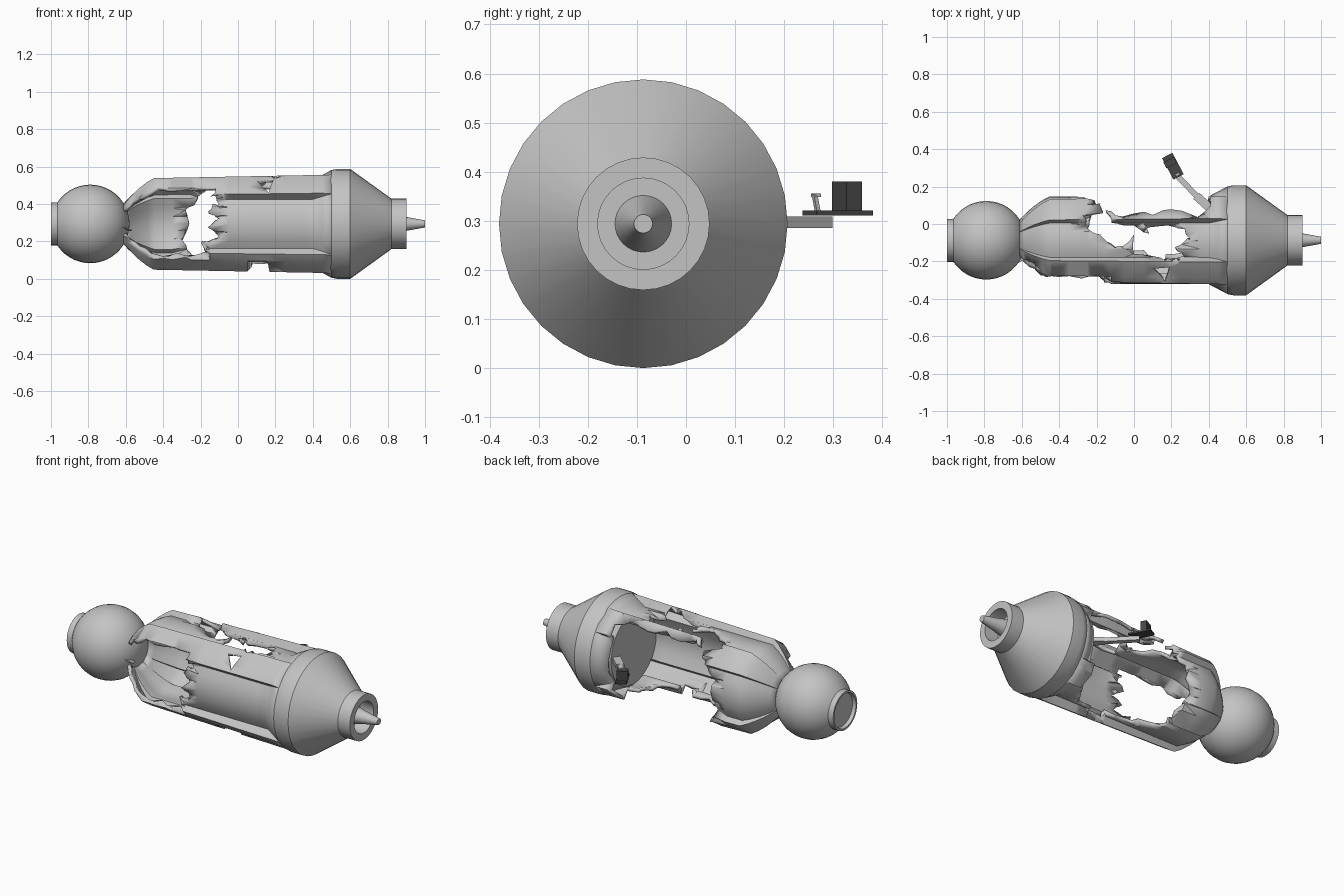
import bpy, bmesh, math, random
from mathutils import Vector, Matrix
from mathutils.geometry import delaunay_2d_cdt

if "Cube" in bpy.data.objects:
    bpy.data.objects.remove(bpy.data.objects["Cube"])

random.seed(4)
AY, AZ = -0.087, 0.294          # long axis of the craft
S = 0.24 * math.pi / 180        # degrees to unrolled length


def material(name, c):
    m = bpy.data.materials.new(name)
    m.diffuse_color = (*c, 1)
    m.use_nodes = True
    m.node_tree.nodes["Principled BSDF"].inputs["Base Color"].default_value = m.diffuse_color
    return m


GREY = material("hull grey", (0.55, 0.55, 0.55))
DARK = material("dark equipment", (0.06, 0.06, 0.06))


def finish(name, bm, mat, smooth=True, recalc=True):
    if recalc:
        bmesh.ops.recalc_face_normals(bm, faces=bm.faces)
    me = bpy.data.meshes.new(name)
    bm.to_mesh(me)
    bm.free()
    me.materials.append(mat)
    ob = bpy.data.objects.new(name, me)
    bpy.context.collection.objects.link(ob)
    if smooth:
        bpy.ops.object.select_all(action='DESELECT')
        ob.select_set(True)
        bpy.context.view_layer.objects.active = ob
        bpy.ops.object.shade_smooth_by_angle(angle=math.radians(32))
    return ob


def lathe(name, profile, segs=32):
    bm = bmesh.new()
    vs = [bm.verts.new((x, AY, AZ + r)) for x, r in profile]
    es = [bm.edges.new(p) for p in zip(vs, vs[1:])]
    bmesh.ops.spin(bm, geom=vs + es, cent=(0, AY, AZ), axis=(1, 0, 0),
                   angle=2 * math.pi, steps=segs, use_duplicate=False)
    bmesh.ops.remove_doubles(bm, verts=bm.verts, dist=1e-4)
    return finish(name, bm, GREY)


def box(name, loc, size, turn, mat, tilt=0):
    bm = bmesh.new()
    m = (Matrix.Translation(loc) @ Matrix.Rotation(math.radians(turn), 4, 'Z')
         @ Matrix.Rotation(math.radians(tilt), 4, 'Y') @ Matrix.Diagonal((*size, 1)))
    bmesh.ops.create_cube(bm, size=1, matrix=m)
    return finish(name, bm, mat, False)


# Round nose section with its docking collar
ball = [(-0.79 - 0.21 * math.cos(t), 0.21 * math.sin(t))
        for t in [math.radians(33 + i * 147 / 18) for i in range(19)]]
lathe("nose_sphere", [(-0.98, 0), (-0.98, 0.098), (-1, 0.103), (-1, 0.115),
                      (ball[0][0], 0.115)] + ball[1:])

# Rear flare, neck, bulkhead and thruster cone
lathe("rear_flare", [(0.41, 0), (0.41, 0.215), (0.47, 0.26), (0.5, 0.288), (0.53, 0.294),
                     (0.6, 0.294), (0.82, 0.135), (0.9, 0.135), (0.9, 0.093),
                     (0.81, 0.093), (0.81, 0)])
lathe("thruster_cone", [(0.8, 0), (0.8, 0.06), (0.9, 0.037), (1.0, 0.019), (1.0, 0)])


# Torn hull: unrolled as (x, angle), angle 0 = front, 90 = top, 180 = back
def jag(poly, amount=1.0):
    out = []
    for (x0, a0), (x1, a1) in zip(poly, poly[1:] + poly[:1]):
        out.append((x0, a0))
        out.append(((x0 + x1) / 2 + random.uniform(-.02, .02) * amount,
                    (a0 + a1) / 2 + random.uniform(-5, 5) * amount))
    return out


front_hole = jag([(-.64, -22), (-.56, -36), (-.5, -37), (-.4, -43), (-.28, -41), (-.16, -37),
                  (-.2, -28), (-.1, -18), (-.16, -5), (-.1, 8), (-.16, 18), (-.1, 28), (-.15, 36),
                  (-.12, 45), (-.3, 43), (-.42, 46), (-.52, 40), (-.57, 48), (-.64, 35)], 0.8)
back_hole = jag([(-.2, 140), (-.28, 160), (-.26, 180), (-.3, 205), (-.22, 230), (-.25, 255),
                 (-.12, 275), (-.05, 287), (.06, 285), (.07, 303), (.16, 303), (.17, 290),
                 (.27, 287), (.33, 260), (.4, 244), (.4, 215), (.41, 180), (.41, 130),
                 (.34, 119), (.2, 126), (.1, 119), (0, 125), (-.1, 119), (-.16, 126)], 0.6)
top_hole = jag([(-.28, 120), (-.24, 104), (-.18, 97), (-.1, 80), (-.06, 82), (0, 96), (0, 70),
                (.14, 67), (.27, 67), (.22, 80), (.3, 92), (.27, 106), (.18, 112), (.08, 109),
                (.06, 100), (0, 112), (-.12, 113), (-.16, 128)], 0.4)
small_hole = [(.1, 57), (.19, 59), (.165, 37)]
holes = [front_hole, [(x, a + 360) for x, a in front_hole], back_hole, top_hole, small_hole]


def inside(x, a, poly):
    hit = False
    for (x0, a0), (x1, a1) in zip(poly, poly[1:] + poly[:1]):
        if (a0 > a) != (a1 > a) and x < x0 + (a - a0) / (a1 - a0) * (x1 - x0):
            hit = not hit
    return hit


def hull_radius(x, a):
    # four raised diagonal panels, with lower channels at front, back, top, bottom
    side = abs((a + 90) % 180 - 90)
    t = max(0, min(1, side - 34, 67 - side))
    floor = 0.235 + 0.053 * max(0, (x - 0.4) / 0.1)
    rim = 0.268 + 0.02 * max(0, (x + 0.45) / 0.95)
    r = floor + t * (rim - floor)
    if x < -0.45:
        u = (x + 0.62) / 0.17
        r = 0.1 + (r - 0.1) * (u * (1.45 - 0.45 * u))
    return r


cols = [-.62, -.59, -.56, -.53, -.49, -.45] + [-.35 + .1 * i for i in range(8)] + [.4, .45, .5]
steps = [q + s * e for q in (0, 180, 360) for s in (-1, 1) for e in (34, 35, 66, 67)]
rows = sorted({i * 11.25 for i in range(33) if i % 8 not in (3, 5)} |
              {v for v in steps if 0 < v < 360})
pts, edges = [], []
for a in rows:
    for i, x in enumerate(cols):
        pts.append(Vector((x, a * S)))
        if i:
            edges.append((len(pts) - 2, len(pts) - 1))
for h in holes:
    n = len(pts)
    pts += [Vector((x, a * S)) for x, a in h]
    edges += [(n + i, n + (i + 1) % len(h)) for i in range(len(h))]
vs, _, faces = delaunay_2d_cdt(pts, edges, [], 0, 1e-6)[:3]

bm = bmesh.new()
bv = []
for v in vs:
    a = v.y / S
    r, t = hull_radius(v.x, a), math.radians(a)
    bv.append(bm.verts.new((v.x, AY - r * math.cos(t), AZ + r * math.sin(t))))
for f in faces:
    cx = sum(vs[i].x for i in f) / len(f)
    ca = sum(vs[i].y for i in f) / len(f) / S
    if not 0 < ca < 360 or min(vs[i].x for i in f) < -.6201:
        continue
    if not any(inside(cx, ca, h) for h in holes):
        bm.faces.new([bv[i] for i in f])
bmesh.ops.delete(bm, geom=[v for v in bm.verts if not v.link_faces], context='VERTS')
bmesh.ops.remove_doubles(bm, verts=bm.verts, dist=5e-4)
for f in bm.faces:
    f.normal_update()
    c = f.calc_center_median()
    if f.normal.dot(Vector((0, c.y - AY, c.z - AZ))) < 0:
        f.normal_flip()
# bend the torn edges inward a little
for v in bm.verts:
    if v.is_boundary and -0.6 < v.co.x < 0.38:
        k = 1 - random.choice((0, 0, 0.04, 0.1))
        v.co.y = AY + (v.co.y - AY) * k
        v.co.z = AZ + (v.co.z - AZ) * k
hull = finish("torn_hull", bm, GREY, recalc=False)
sol = hull.modifiers.new("wall", 'SOLIDIFY')
sol.thickness = 0.02
sol.offset = -1

# Loose shard by the nose
box("loose_shard", (-0.6, -0.18, 0.27), (0.06, 0.03, 0.006), 30, GREY, 20)

# Boom reaching out of the rear bulkhead, carrying an equipment tray
box("boom_root", (0.37, 0.117, 0.297), (0.1, 0.045, 0.026), -42, GREY)
box("boom_arm", (0.285, 0.202, 0.297), (0.24, 0.03, 0.024), -46, GREY)
box("equipment_tray", (0.208, 0.309, 0.316), (0.13, 0.062, 0.01), -62, DARK)
box("equipment_box", (0.193, 0.328, 0.35), (0.036, 0.062, 0.06), -62, DARK)
box("control_lever", (0.232, 0.265, 0.337), (0.008, 0.01, 0.036), -62, GREY, 12)
box("lever_grip", (0.232, 0.265, 0.352), (0.012, 0.022, 0.008), -62, GREY)
